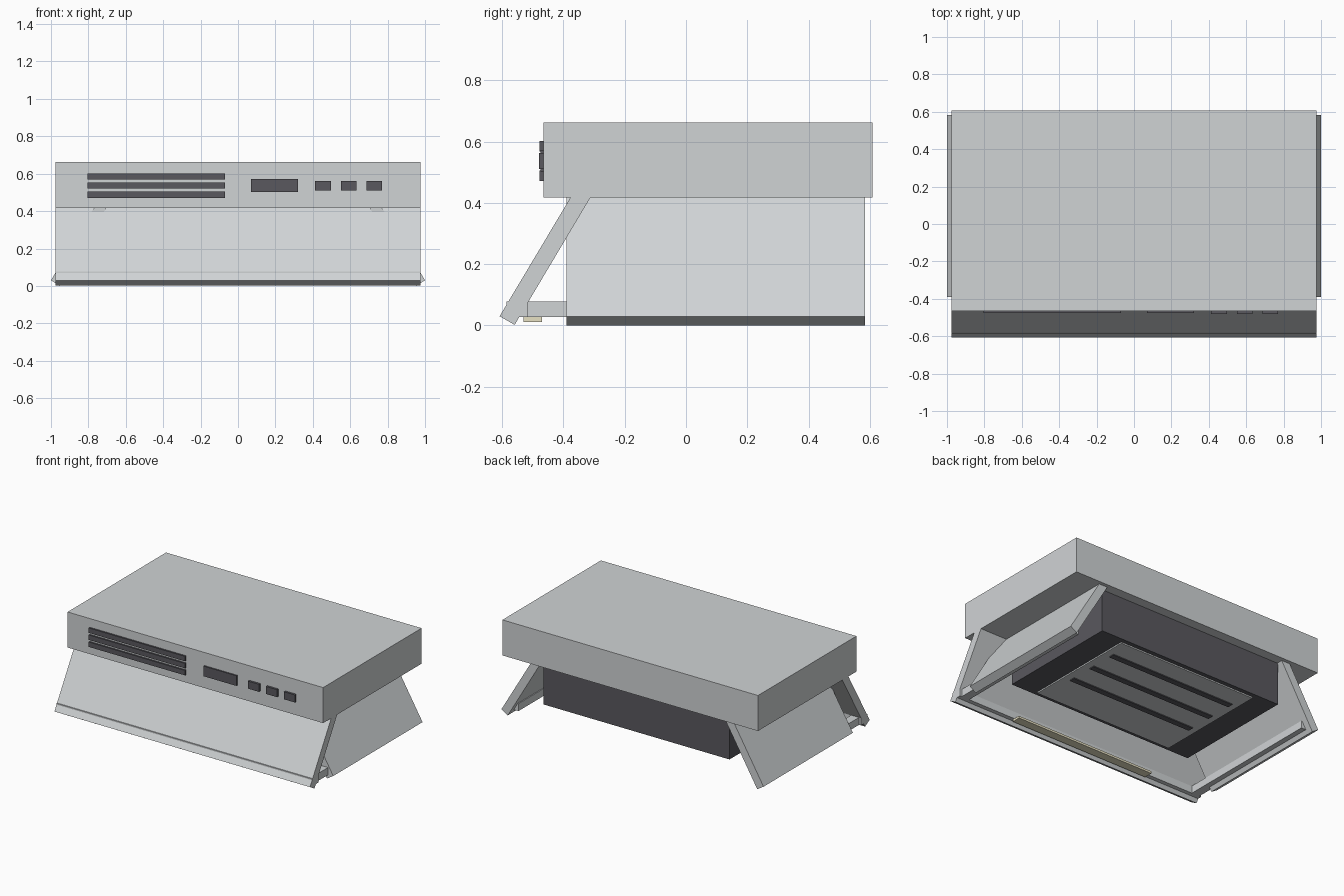
import bpy
import bmesh

old = bpy.data.objects.get("Cube")
if old:
    bpy.data.objects.remove(old, do_unlink=True)


def material(name, rgb):
    m = bpy.data.materials.new(name)
    m.use_nodes = True
    color = (*rgb, 1)
    m.diffuse_color = color
    m.node_tree.nodes["Principled BSDF"].inputs["Base Color"].default_value = color
    return m


STEEL = material("brushed steel", (0.63, 0.655, 0.665))
DARK = material("dark plastic", (0.1, 0.098, 0.112))
LAMP = material("warm lamp", (0.8, 0.75, 0.55))


def add_object(name, bm, mat):
    bmesh.ops.recalc_face_normals(bm, faces=bm.faces)
    mesh = bpy.data.meshes.new(name)
    bm.to_mesh(mesh)
    bm.free()
    mesh.materials.append(mat)
    obj = bpy.data.objects.new(name, mesh)
    bpy.context.collection.objects.link(obj)
    return obj


def box(name, x, y, z, mat):
    """Box from (low, high) ranges on each axis."""
    bm = bmesh.new()
    bmesh.ops.create_cube(bm, size=1)
    for v in bm.verts:
        for i, (low, high) in enumerate((x, y, z)):
            v.co[i] = low if v.co[i] < 0 else high
    return add_object(name, bm, mat)


def panel(name, profile, place, start, end):
    """Slanted plate: an (outward, height) profile swept from start to end."""
    bm = bmesh.new()
    face = bm.faces.new([bm.verts.new(place(o, h, start)) for o, h in profile])
    swept = bmesh.ops.extrude_face_region(bm, geom=[face])
    offset = [b - a for a, b in zip(place(0, 0, start), place(0, 0, end))]
    bmesh.ops.translate(bm, vec=offset,
                        verts=[g for g in swept["geom"] if isinstance(g, bmesh.types.BMVert)])
    return add_object(name, bm, STEEL)


# Main housing and the motor block below it
box("housing", (-0.975, 0.975), (-0.465, 0.608), (0.417, 0.662), STEEL)
box("filter_block", (-0.71, 0.71), (-0.33, 0.54), (0.124, 0.417), DARK)

# Splayed skirt panels
front_profile = [(0.608, 0.03), (0.559, 0.002), (0.312, 0.417), (0.377, 0.417)]
panel("front_panel", front_profile, lambda o, h, t: (t, -o, h), -0.975, 0.975)
side_profile = [(1.0, 0.03), (0.952, 0.0), (0.705, 0.417), (0.77, 0.417)]
for side, s in (("left", 1), ("right", -1)):
    panel(side + "_panel", side_profile, lambda o, h, t: (s * o, t, h), -0.39, 0.583)
    box(side + "_rail", sorted((s * 0.9, s * 0.96)), (-0.515, 0.54), (0.027, 0.078), STEEL)
box("front_rail", (-0.975, 0.975), (-0.585, -0.515), (0.027, 0.078), STEEL)
box("lamp_strip", (-0.535, 0.535), (-0.53, -0.47), (0.012, 0.027), LAMP)

# Grease filter and its slots
box("filter_plate", (-0.53, 0.53), (-0.3, 0.51), (0.115, 0.124), STEEL)
for i in range(3):
    y = 0.165 + 0.19 * (i - 1)
    box(f"filter_slot_{i + 1}", (-0.48, 0.48), (y - 0.02, y + 0.02), (0.109, 0.115), DARK)

# Front vents, display and buttons
for i in range(3):
    z = 0.471 + 0.0485 * i
    box(f"vent_{i + 1}", (-0.805, -0.07), (-0.477, -0.46), (z, z + 0.034), DARK)
box("display", (0.07, 0.32), (-0.475, -0.46), (0.502, 0.572), DARK)
for i in range(3):
    x = 0.413 + 0.137 * i
    box(f"button_{i + 1}", (x, x + 0.083), (-0.48, -0.46), (0.51, 0.562), DARK)
